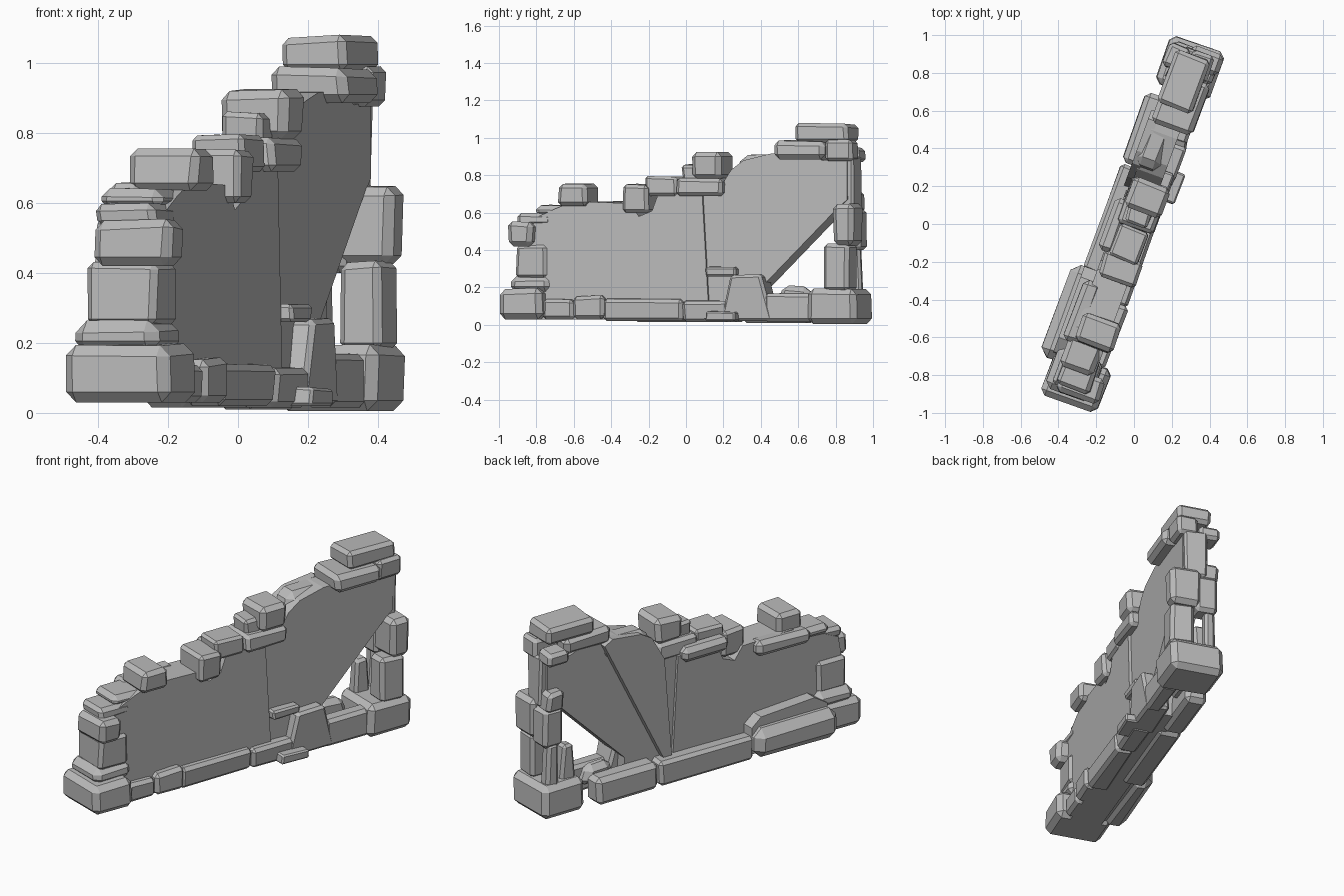
import bpy, bmesh, math, random
from mathutils import Matrix, Vector

random.seed(4)
cube = bpy.data.objects.get("Cube")
if cube:
    bpy.data.objects.remove(cube, do_unlink=True)

# Single stone colour
grey = bpy.data.materials.new("stone_grey")
grey.use_nodes = True
colour = (0.5, 0.5, 0.5, 1)
grey.diffuse_color = colour
shader = grey.node_tree.nodes["Principled BSDF"]
shader.inputs["Base Color"].default_value = colour
shader.inputs["Roughness"].default_value = 0.9

# The wall is built along local y, then turned on the ground
TURN = Matrix.Rotation(math.radians(-20), 4, "Z")


def finish(name, bm):
    bmesh.ops.recalc_face_normals(bm, faces=bm.faces)
    bm.transform(TURN)
    mesh = bpy.data.meshes.new(name)
    bm.to_mesh(mesh)
    bm.free()
    mesh.materials.append(grey)
    obj = bpy.data.objects.new(name, mesh)
    bpy.context.collection.objects.link(obj)
    return obj


def stone(name, along, across, height, bevel=0.018, taper=0.0, rough=0.007):
    """Chipped block given by its ranges along and across the wall and in height."""
    bm = bmesh.new()
    bmesh.ops.create_cube(bm, size=1)
    ranges = (across, along, height)
    for v in bm.verts:
        top = v.co.z > 0
        spot = [lo + (hi - lo) * (c + 0.5) for (lo, hi), c in zip(ranges, v.co)]
        if top:
            spot[1] -= math.copysign(taper, v.co.y)
            spot[2] += random.uniform(-rough, rough)
        spot[0] += random.uniform(-rough, rough)
        spot[1] += random.uniform(-rough, rough)
        v.co = Vector(spot)
    bmesh.ops.bevel(bm, geom=bm.edges[:], offset=bevel, segments=1,
                    profile=0.5, affect="EDGES", clamp_overlap=True)
    return finish(name, bm)


def slab(name, profile, across):
    """Upright slab: an outline along the wall, extruded across it."""
    bm = bmesh.new()
    rings = [[bm.verts.new((x, y, z)) for y, z in profile] for x in across]
    bm.faces.new(rings[0])
    bm.faces.new(rings[1])
    count = len(profile)
    for i in range(count):
        j = (i + 1) % count
        bm.faces.new((rings[0][i], rings[0][j], rings[1][j], rings[1][i]))
    return finish(name, bm)


# Plastered core with broken top edge and open far corner
slab("low_wall_core", [(-.92, .03), (-.92, .42), (-.9, .54), (-.72, .62), (-.61, .66),
                       (-.29, .65), (-.24, .58), (-.165, .61), (-.13, .7), (.12, .7),
                       (.16, .03)], (-.1, .078))
slab("high_wall_core", [(.1, .03), (.1, .7), (.2, .71), (.28, .83), (.35, .88), (.5, .915),
                        (.69, .92), (.8, .88), (.94, .89), (.94, .67), (.88, .62),
                        (.45, .2), (.45, .03)], (-.085, .062))
slab("core_rear_ridge", [(.22, .72), (.3, .86), (.37, .9), (.55, .92), (.6, .89), (.2, .1),
                         (.17, .1)], (-.12, -.07))

# Foundation, both ends
stone("low_corner_stone", (-1.01, -.77), (-.16, .155), (.03, .195), .03)
stone("far_corner_stone", (.74, 1.01), (-.155, .145), (.005, .19), .03)

# Foundation, smooth side
FACE = (0, .112)
stone("base_stone_one", (-.78, -.6), (0, .118), (.03, .14))
stone("base_stone_two", (-.6, -.43), (0, .125), (.03, .155), .02)
stone("base_stone_three", (-.43, .02), FACE, (.02, .14))
stone("base_stone_four", (.02, .28), FACE, (.015, .13))
stone("base_buttress", (.24, .53), (-.02, .12), (.02, .27), .015, taper=.06)
stone("base_stone_five", (.48, .76), (.02, .115), (.015, .165))
stone("low_plate_stone", (.17, .34), (.08, .165), (.02, .072), .008, rough=.004)
stone("face_stone", (.15, .32), (.03, .11), (.26, .31), .01, rough=.004)

# Foundation, rough side
slab("rear_boulder_core", [(-.8, .05), (-.78, .22), (-.7, .27), (-.36, .25), (-.3, .2),
                           (-.3, .05)], (-.17, -.06))
stone("rear_boulder", (-.82, -.3), (-.235, -.1), (.03, .2), .045)
stone("rear_base_stone_one", (-.32, .28), (-.17, -.04), (.015, .15))
stone("rear_base_stone_two", (.29, .68), (-.175, -.06), (.01, .16), .025)
stone("rear_rubble", (.5, .72), (-.09, -.01), (.1, .21), .03, taper=.04)

# Quoins climbing the low end
stone("low_shoulder_stone", (-.97, -.74), (-.15, .1), (.17, .265), .035)
stone("low_quoin_one", (-.94, -.76), (-.125, .09), (.25, .43))
stone("low_quoin_two", (-.97, -.83), (-.09, .145), (.42, .55), .025)
stone("low_quoin_three", (-.93, -.74), (-.1, .085), (.53, .6), .02)
stone("low_quoin_four", (-.84, -.64), (-.12, .07), (.58, .64), .025)

# Stones along the stepped top
stone("crown_stone_one", (-.69, -.52), (-.085, .125), (.635, .75), .022, taper=.012)
stone("crown_stone_two", (-.32, -.18), (-.09, .115), (.6, .75))
stone("crown_stone_three", (-.2, -.02), (-.07, .09), (.69, .79), .014)
stone("crown_stone_four", (-.02, .24), (-.09, .115), (.69, .785))
stone("crown_stone_five", (.07, .24), (-.085, .12), (.78, .92), .025)
stone("crown_chip", (0, .1), (-.055, .07), (.77, .86), .015)
stone("rear_ledge_one", (-.19, .1), (-.135, -.05), (.66, .745), .025)
stone("rear_ledge_two", (-.7, -.36), (-.145, -.05), (.575, .66), .025)
stone("crown_slope", (.28, .6), (-.11, .03), (.8, .915), .035, taper=.04)

# High end cap
stone("cap_lower_stone", (.54, .83), (-.1, .13), (.885, .985), .025)
stone("cap_top_stone", (.65, .95), (-.105, .085), (.975, 1.075), .02)
stone("cap_side_stone", (.82, .98), (-.02, .1), (.875, .99))
stone("cap_rear_stone", (.84, .97), (-.15, -.03), (.87, .95))

# Broken pier below the high end
stone("pier_neck", (.9, .975), (-.07, .055), (.62, .9), .012)
stone("pier_rear_neck", (.86, .97), (-.14, -.03), (.6, .72), .02)
stone("pier_upper_stone", (.88, 1.0), (-.03, .145), (.425, .65), .025)
stone("pier_upper_rear", (.87, .99), (-.13, 0), (.4, .62), .02)
stone("pier_lower_stone", (.83, .975), (.005, .135), (.18, .43), .02)
stone("pier_rear_post_one", (.89, .97), (-.125, -.06), (.17, .42), .015, taper=.008)
stone("pier_rear_post_two", (.78, .87), (-.11, -.04), (.17, .38), .015, taper=.012)
